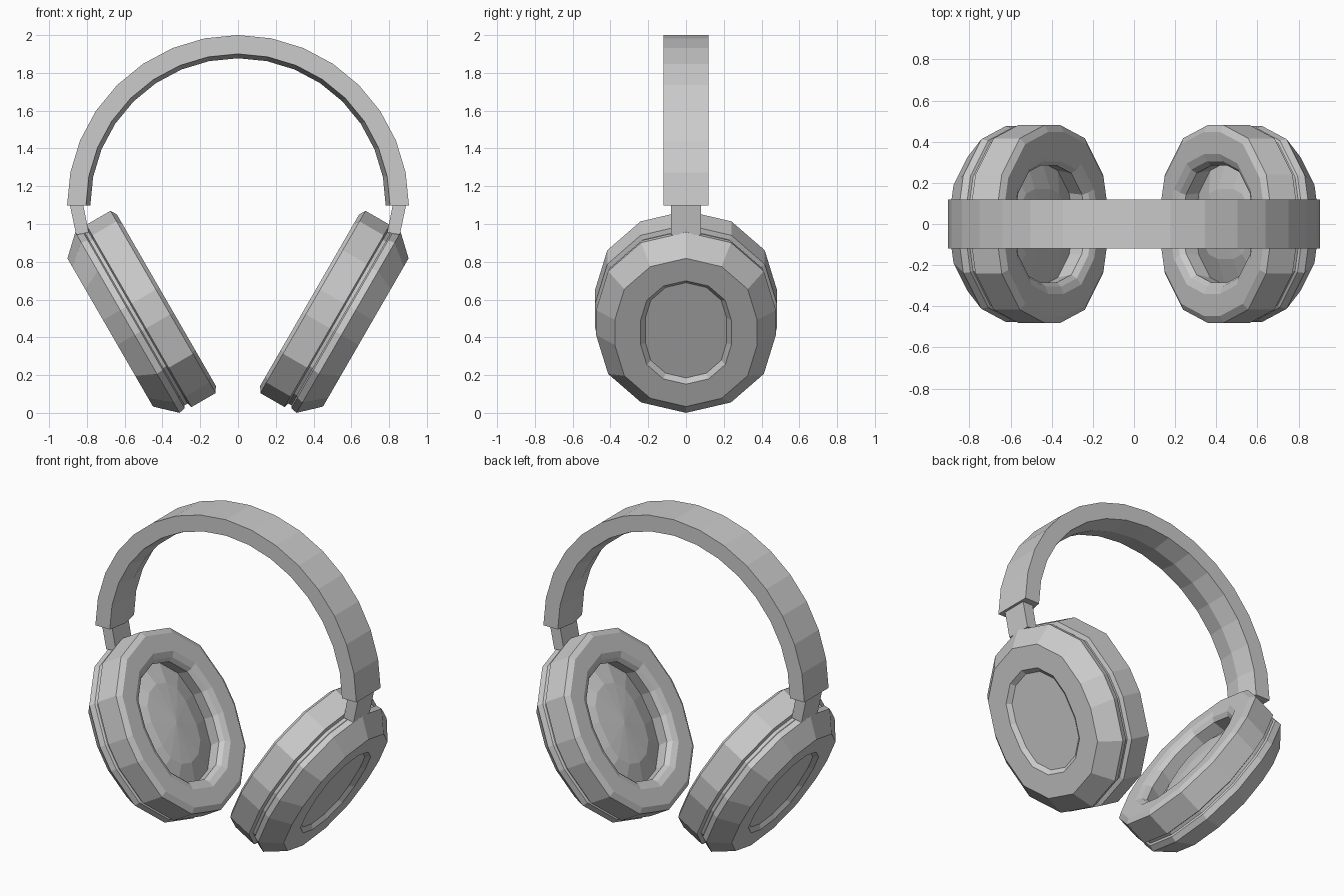
import bpy, bmesh, math
from mathutils import Vector

if "Cube" in bpy.data.objects:
    bpy.data.objects.remove(bpy.data.objects["Cube"])

TILT = math.radians(30)
AXIS = Vector((math.cos(TILT), 0, -math.sin(TILT)))   # outward through the cup
LONG = Vector((math.sin(TILT), 0, math.cos(TILT)))    # long way of the oval
CENTRE = LONG * 0.707
STRETCH = 0.076                                       # straight half-length of the oval sides
# Twelve-sided circle split at its sides, giving a 14-sided stadium outline
OUTLINE = [(math.radians(a), 1) for a in range(-90, 91, 30)] + \
          [(math.radians(a), -1) for a in range(90, 271, 30)]


def finish(bm, name, mirror=True):
    bmesh.ops.recalc_face_normals(bm, faces=bm.faces)
    mesh = bpy.data.meshes.new(name)
    bm.to_mesh(mesh)
    bm.free()
    obj = bpy.data.objects.new(name, mesh)
    bpy.context.collection.objects.link(obj)
    if mirror:
        mod = obj.modifiers.new("Mirror", 'MIRROR')
        mod.use_mirror_merge = False
    return obj


def loft(bm, rings):
    n = len(rings[0])
    for a, b in zip(rings, rings[1:]):
        for i in range(n):
            j = (i + 1) % n
            bm.faces.new((a[i], a[j], b[j], b[i]))


def oval_part(name, profile, start_tip=None):
    """Loft of stadium rings (depth, radius) along the tilted axis."""
    bm = bmesh.new()
    rings = []
    for depth, radius in profile:
        ring = []
        for a, side in OUTLINE:
            p = CENTRE + AXIS * depth + LONG * (radius * math.cos(a) + side * STRETCH)
            p.y = radius * math.sin(a)
            ring.append(bm.verts.new(p))
        rings.append(ring)
    loft(bm, rings)
    if start_tip is None:
        bm.faces.new(rings[0])
    else:
        tip = bm.verts.new(CENTRE + AXIS * start_tip)
        n = len(OUTLINE)
        for i in range(n):
            bm.faces.new((tip, rings[0][i], rings[0][(i + 1) % n]))
    bm.faces.new(rings[-1])
    return finish(bm, name)


# Ear cushions: padded ring around a gently domed speaker cover
oval_part("ear_cushion", [
    (0.105, 0.17), (0.15, 0.30), (0.07, 0.285), (0.045, 0.305),
    (0.03, 0.34), (0.03, 0.448), (0.05, 0.481),
    (0.198, 0.481), (0.206, 0.455), (0.24, 0.455),
], start_tip=0.085)

# Ear shells: tapered outer housing with a shallow recessed oval panel
oval_part("ear_shell", [
    (0.35, 0.215), (0.373, 0.24), (0.373, 0.377),
    (0.268, 0.476), (0.232, 0.468), (0.222, 0.45),
])

# Headband: half circle sweep with a slightly padded inner side
bm = bmesh.new()
section = [(0.905, -0.12), (0.905, 0.12), (0.805, 0.12), (0.782, 0), (0.805, -0.12)]
rings = []
for k in range(17):
    a = math.pi * k / 16
    rings.append([bm.verts.new((r * math.cos(a), y, 1.097 + r * math.sin(a) * 0.998))
                  for r, y in section])
loft(bm, rings)
bm.faces.new(rings[0])
bm.faces.new(rings[-1])
finish(bm, "headband", mirror=False)

# Slider arms joining the band to the shells
bm = bmesh.new()
rings = []
for (x0, z0), (x1, z1) in (((0.79, 0.955), (0.857, 0.943)), ((0.825, 1.13), (0.896, 1.13))):
    rings.append([bm.verts.new(p) for p in
                  ((x0, -0.08, z0), (x1, -0.08, z1), (x1, 0.08, z1), (x0, 0.08, z0))])
loft(bm, rings)
bm.faces.new(rings[0])
bm.faces.new(rings[1])
finish(bm, "slider_arm")
